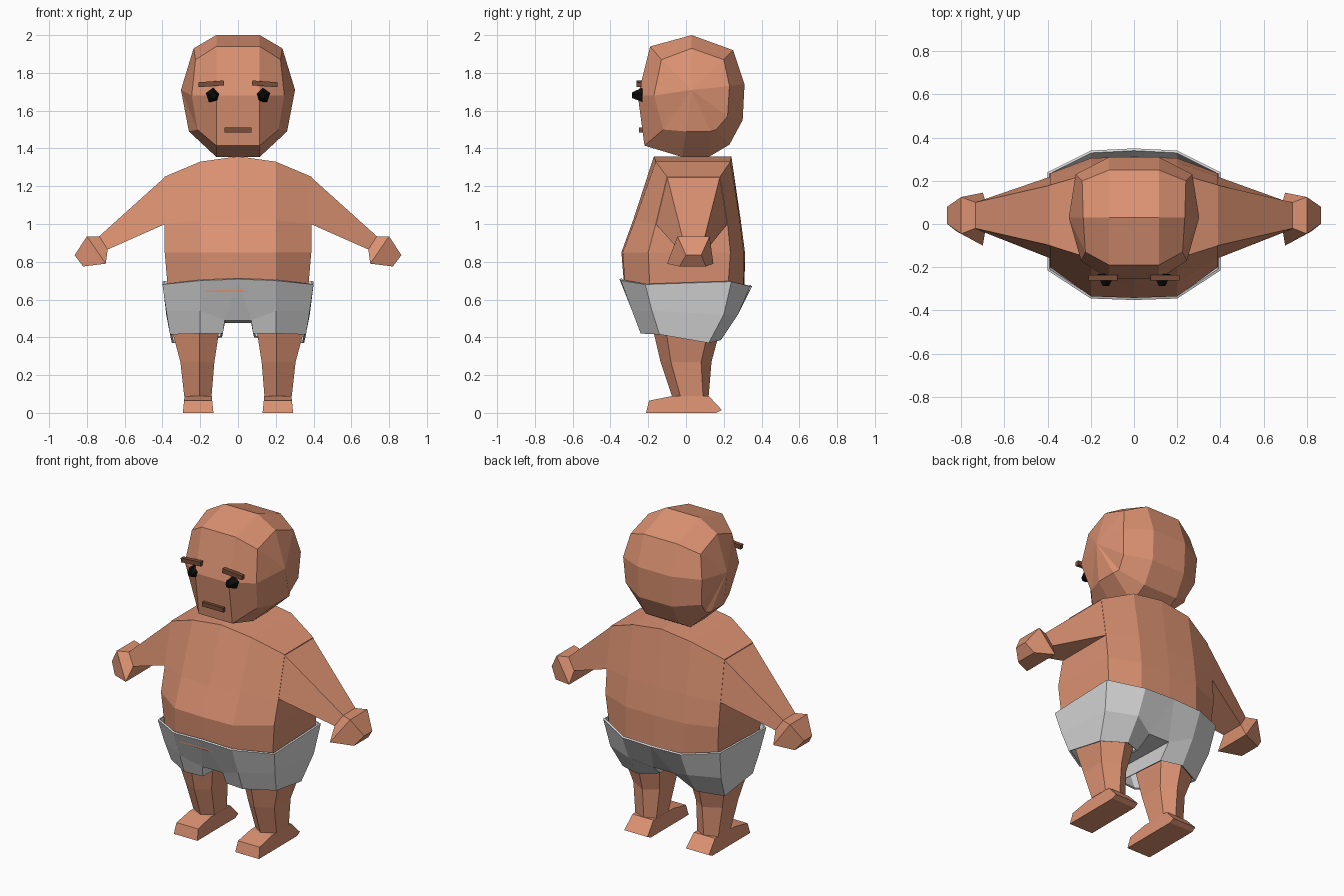
import bpy, bmesh, math
from mathutils import Matrix

if "Cube" in bpy.data.objects:
    bpy.data.objects.remove(bpy.data.objects["Cube"])


def material(name, rgb):
    m = bpy.data.materials.new(name)
    m.diffuse_color = (*rgb, 1)
    m.use_nodes = True
    m.node_tree.nodes["Principled BSDF"].inputs["Base Color"].default_value = m.diffuse_color
    return m


SKIN = material("skin", (0.72, 0.29, 0.17))
CLOTH = material("pale grey cloth", (0.68, 0.68, 0.68))
BROWN = material("dark brown", (0.19, 0.075, 0.04))
BLACK = material("black", (0.004, 0.004, 0.004))


def finish(name, bm, mat):
    bmesh.ops.recalc_face_normals(bm, faces=bm.faces[:])
    me = bpy.data.meshes.new(name)
    bm.to_mesh(me)
    bm.free()
    me.materials.append(mat)
    ob = bpy.data.objects.new(name, me)
    bpy.context.collection.objects.link(ob)
    return ob


def build(name, polys, mat):
    """Make the polygons and their mirror images, welded into one mesh."""
    bm = bmesh.new()
    for p in polys:
        for s in (1, -1):
            pts = [(s * x, y, z) for x, y, z in p]
            bm.faces.new([bm.verts.new(c) for c in (pts if s > 0 else pts[::-1])])
    bmesh.ops.remove_doubles(bm, verts=bm.verts[:], dist=0.0005)
    return finish(name, bm, mat)


def strip(a, b, closed=True):
    """Quads between two matching point rows."""
    n = len(a)
    return [(a[i], a[(i + 1) % n], b[(i + 1) % n], b[i])
            for i in range(n if closed else n - 1)]


def loft(rings, cap_start=True, cap_end=True):
    out = []
    for a, b in zip(rings, rings[1:]):
        out += strip(a, b)
    return out + [rings[0]] * cap_start + [rings[-1]] * cap_end


# Head: wide centre band, bevelled ring, shallow cheek fan
band = [(0.03, 2.0), (-0.19, 1.94), (-0.255, 1.68), (-0.22, 1.415), (-0.02, 1.355),
        (0.12, 1.355), (0.23, 1.42), (0.30, 1.55), (0.31, 1.74), (0.25, 1.92)]
cheek = [(0.235, 0.03, 1.93), (0.225, -0.13, 1.87), (0.245, -0.17, 1.68),
         (0.215, -0.12, 1.5), (0.26, 0.0, 1.49), (0.26, 0.13, 1.49),
         (0.245, 0.16, 1.50), (0.26, 0.22, 1.57), (0.27, 0.23, 1.73), (0.24, 0.2, 1.87)]
mid = [(0, y, z) for y, z in band]
edge = [(0.115, y, z) for y, z in band]
ear = (0.302, 0.03, 1.71)
head = strip(mid, edge) + strip(edge, cheek)
head += [(cheek[i], cheek[(i + 1) % 10], ear) for i in range(10)]
build("head", head, SKIN)

# Torso: rows run from front centre round the side to back centre
rows = [
    [(0, -0.325, 0.64), (0.2, -0.32, 0.64), (0.37, -0.19, 0.64),
     (0.37, 0.22, 0.64), (0.2, 0.305, 0.64), (0, 0.31, 0.64)],
    [(0, -0.342, 0.85), (0.2, -0.335, 0.85), (0.388, -0.2, 0.85),
     (0.388, 0.235, 0.85), (0.2, 0.305, 0.85), (0, 0.312, 0.85)],
    [(0, -0.28, 1.02), (0.2, -0.27, 1.02), (0.39, -0.16, 1.0),
     (0.39, 0.22, 1.0), (0.2, 0.285, 1.02), (0, 0.29, 1.02)],
    [(0, -0.17, 1.358), (0.2, -0.16, 1.33), (0.39, -0.1, 1.25),
     (0.39, 0.18, 1.25), (0.2, 0.235, 1.33), (0, 0.24, 1.358)],
]
torso = []
for a, b in zip(rows, rows[1:]):
    torso += strip(a, b, closed=False)
for r in (rows[0], rows[-1]):
    torso += [(r[0], r[1], r[4], r[5]), (r[1], r[2], r[3], r[4])]
build("torso", torso, SKIN)


# Arms and hands: four-cornered rings, upper edge then lower edge
def bar(top, low):
    (xt, zt, ft, bt), (xl, zl, fl, bl) = top, low
    return [(xt, ft, zt), (xt, bt, zt), (xl, bl, zl), (xl, fl, zl)]


shoulder = bar((0.385, 1.25, -0.1, 0.18), (0.385, 1.0, -0.16, 0.22))
wrist = bar((0.735, 0.935, -0.02, 0.1), (0.69, 0.865, -0.04, 0.11))
palm = bar((0.80, 0.935, -0.045, 0.125), (0.70, 0.79, -0.1, 0.145))
tip = bar((0.865, 0.835, 0.0, 0.08), (0.82, 0.775, -0.035, 0.105))
build("arms", loft([shoulder, wrist]), SKIN)
build("hands", loft([wrist, palm, tip]), SKIN)

# Shorts: waist row, hip row, then a ring round each leg opening
waist = [(0, -0.352, 0.708), (0.2, -0.345, 0.70), (0.4, -0.215, 0.68),
         (0.4, 0.24, 0.695), (0.2, 0.34, 0.67), (0, 0.35, 0.67)]
hip = [(0.07, -0.25, 0.49), (0.2, -0.285, 0.54), (0.38, -0.18, 0.54),
       (0.38, 0.2, 0.52), (0.2, 0.275, 0.52), (0.07, 0.22, 0.475)]
hem = [(0.08, -0.23, 0.42), (0.2, -0.24, 0.42), (0.36, -0.14, 0.415),
       (0.35, 0.12, 0.37), (0.2, 0.185, 0.385), (0.085, 0.13, 0.40)]
shorts = strip(waist, hip, closed=False) + strip(hip, hem)
f, b = hip[0], hip[5]
cf, cb = (0, f[1], f[2]), (0, b[1], b[2])
shorts += [(waist[0], f, cf), (waist[5], cb, b), (f, b, cb, cf)]
ob = build("shorts", shorts, CLOTH)
sol = ob.modifiers.new("thickness", "SOLIDIFY")
sol.thickness = 0.012
sol.offset = -1


# Legs: six-sided tapering rings
def leg_ring(z, xi, xo, front, front_side, back_side, back):
    c = 0.205
    return [(c, front, z), (xo, front_side, z), (xo, back_side, z),
            (c, back, z), (xi, back_side, z), (xi, front_side, z)]


build("legs", loft([
    leg_ring(0.50, 0.095, 0.35, -0.19, -0.12, 0.12, 0.18),
    leg_ring(0.40, 0.105, 0.34, -0.165, -0.10, 0.11, 0.17),
    leg_ring(0.27, 0.125, 0.305, -0.135, -0.08, 0.08, 0.135),
    leg_ring(0.09, 0.14, 0.285, -0.075, -0.03, 0.09, 0.12)]), SKIN)

# Feet: side profile with a sloped instep and pointed heel
foot = [(-0.212, 0), (-0.195, 0.065), (-0.07, 0.09), (0.12, 0.09),
        (0.19, 0.015), (0.16, 0)]
inner = [(0.13 + 0.1 * z, y, z) for y, z in foot]
outer = [(0.292 - 0.1 * z, y, z) for y, z in foot]
build("feet", loft([inner, outer]), SKIN)


# Face details
def box(name, loc, size, tilt, mat):
    bm = bmesh.new()
    m = (Matrix.Translation(loc) @ Matrix.Rotation(tilt, 4, "Y")
         @ Matrix.Diagonal((*size, 1)))
    bmesh.ops.create_cube(bm, size=1, matrix=m)
    return finish(name, bm, mat)


for side, s in (("left", 1), ("right", -1)):
    box(side + "_eyebrow", (s * 0.142, -0.248, 1.742), (0.135, 0.026, 0.026),
        s * math.radians(4), BROWN)
    bm = bmesh.new()
    bmesh.ops.create_cone(
        bm, cap_ends=True, segments=5, radius1=0.042, radius2=0.016, depth=0.055,
        matrix=Matrix.Translation((s * 0.13, -0.259, 1.68))
        @ Matrix.Rotation(math.pi / 2, 4, "X"))
    finish(side + "_eye", bm, BLACK)
box("mouth", (0, -0.238, 1.497), (0.145, 0.024, 0.026), 0, BROWN)
